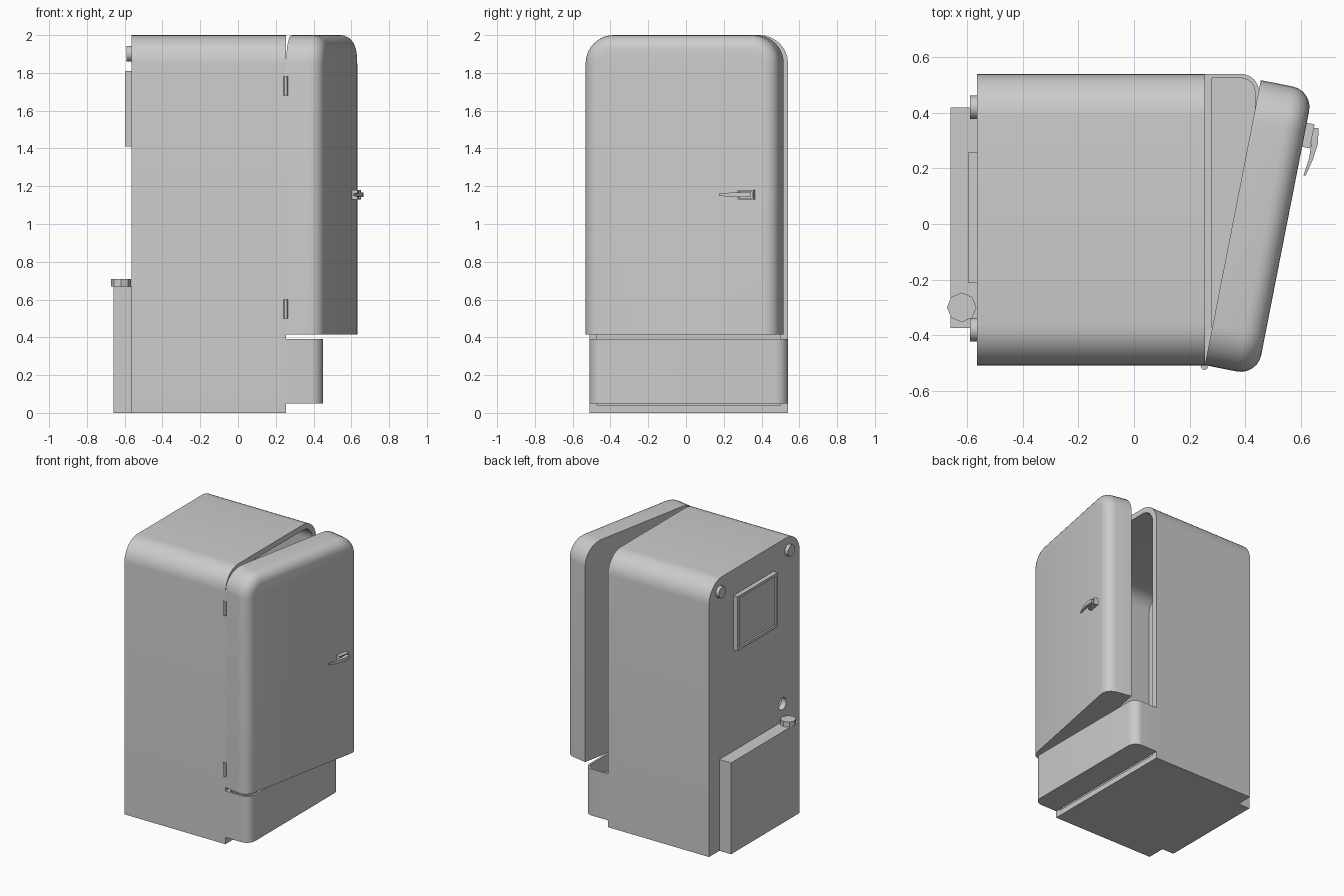
import bpy, bmesh
from math import sin, cos, pi, radians
from mathutils import Vector, Matrix

if "Cube" in bpy.data.objects:
    bpy.data.objects.remove(bpy.data.objects["Cube"])


def finish(name, bm, angle=30):
    bmesh.ops.recalc_face_normals(bm, faces=bm.faces[:])
    mesh = bpy.data.meshes.new(name)
    bm.to_mesh(mesh)
    bm.free()
    ob = bpy.data.objects.new(name, mesh)
    bpy.context.collection.objects.link(ob)
    smooth(ob, angle)
    return ob


def activate(ob):
    bpy.ops.object.select_all(action='DESELECT')
    ob.select_set(True)
    bpy.context.view_layer.objects.active = ob


def smooth(ob, angle=30):
    activate(ob)
    bpy.ops.object.shade_smooth_by_angle(angle=radians(angle))


def prism_bm(pts, axis, lo, hi):
    """Extrude a 2D outline along x (outline in y,z) or z (outline in x,y)."""
    bm = bmesh.new()
    place = (lambda a, b, t: (t, a, b)) if axis == 'x' else (lambda a, b, t: (a, b, t))
    face = bm.faces.new([bm.verts.new(place(a, b, lo)) for a, b in pts])
    ext = bmesh.ops.extrude_face_region(bm, geom=[face])
    step = Vector(place(0, 0, hi - lo))
    bmesh.ops.translate(bm, vec=step, verts=[v for v in ext['geom'] if isinstance(v, bmesh.types.BMVert)])
    return bm


def prism(name, pts, axis, lo, hi):
    return finish(name, prism_bm(pts, axis, lo, hi))


def box(name, x0, x1, y0, y1, z0, z1):
    return prism(name, [(x0, y0), (x1, y0), (x1, y1), (x0, y1)], 'z', z0, z1)


def disc(cx, cy, r, n):
    return [(cx + r * cos(2 * pi * i / n), cy + r * sin(2 * pi * i / n)) for i in range(n)]


def arc(cx, cy, r, a0, n=8):
    return [(cx + r * cos(a0 + pi / 2 * i / n), cy + r * sin(a0 + pi / 2 * i / n)) for i in range(n + 1)]


def arch(y0, y1, z0, z1, r):
    """Rectangle with rounded top corners."""
    return [(y0, z0), (y1, z0)] + arc(y1 - r, z1 - r, r, 0) + arc(y0 + r, z1 - r, r, pi / 2)


def tray(x0, x1, y0, y1, r):
    """Rectangle with rounded corners on its +x side."""
    return [(x0, y0)] + arc(x1 - r, y0 + r, r, -pi / 2) + arc(x1 - r, y1 - r, r, 0) + [(x0, y1)]


def cut(ob, cutter):
    mod = ob.modifiers.new("cut", 'BOOLEAN')
    mod.operation, mod.solver, mod.object = 'DIFFERENCE', 'EXACT', cutter
    activate(ob)
    bpy.ops.object.modifier_apply(modifier=mod.name)
    bpy.data.objects.remove(cutter)
    smooth(ob)


# Hollow cabinet, open towards +x, with a pipe hole in the back wall
cabinet = prism("cabinet", arch(-0.51, 0.54, 0, 2, 0.15), 'x', -0.565, 0.255)
cut(cabinet, prism("cavity_cutter", arch(-0.47, 0.50, 0.04, 1.96, 0.11), 'x', -0.525, 0.4))
cut(cabinet, prism("hole_cutter", disc(-0.31, 0.80, 0.045, 16), 'x', -0.7, -0.4))

# Door: arched slab with a rounded front rim, swung ajar on its hinge edge
bm = prism_bm(arch(0, 1.045, 0.415, 2, 0.15), 'x', 0, 0.192)
rim = [e for e in bm.edges if all(v.co.x > 0.19 for v in e.verts)
       and any(v.co.z > 0.42 for v in e.verts)]
bmesh.ops.bevel(bm, geom=rim, offset=0.075, offset_type='OFFSET', segments=6,
                profile=0.5, affect='EDGES', clamp_overlap=False)
door = finish("door", bm)
door.location = (0.255, -0.508, 0)
door.rotation_euler.z = radians(-11.1)

# Open-topped drawer under the door
drawer = prism("drawer", tray(0.255, 0.45, -0.51, 0.54, 0.065), 'z', 0.05, 0.39)
cut(drawer, prism("drawer_cutter", tray(0.28, 0.435, -0.495, 0.525, 0.05), 'z', 0.07, 0.5))

# Hinge barrels
for label, z in (("lower", 0.5), ("upper", 1.68)):
    prism(label + "_hinge", disc(0.253, -0.512, 0.013, 12), 'z', z, z + 0.1)

# Door handle: square mount with a recess, and a tapering curved lever
mount = box("handle_mount", -0.01, 0.024, -0.044, 0.044, 1.13, 1.18)
cut(mount, box("mount_cutter", 0.014, 0.05, -0.036, 0.036, 1.138, 1.172))
mount.rotation_euler.z = radians(-11.1)
mount.location = (0.618, 0.32, 0)

bm = bmesh.new()
rings = []
path = [(0.635, 0.664, 0.345, 0.013), (0.638, 0.662, 0.29, 0.013),
        (0.630, 0.645, 0.235, 0.011), (0.610, 0.618, 0.175, 0.006)]
for xa, xb, y, h in path:
    rings.append([bm.verts.new((x, y, 1.155 + dz)) for x, dz in ((xa, -h), (xb, -h), (xb, h), (xa, h))])
for a, b in zip(rings, rings[1:]):
    for i in range(4):
        bm.faces.new((a[i], a[(i + 1) % 4], b[(i + 1) % 4], b[i]))
bm.faces.new(rings[0])
bm.faces.new(rings[-1])
finish("handle_lever", bm)
box("handle_pivot", 0.61, 0.645, 0.31, 0.34, 1.145, 1.165)

# Back: unit box with octagonal cap, framed panel, round bumpers
box("rear_unit", -0.66, -0.565, -0.375, 0.42, 0, 0.67)
prism("rear_unit_cap", disc(-0.62, -0.30, 0.053, 8), 'z', 0.67, 0.708)
panel = box("rear_panel", -0.598, -0.565, -0.21, 0.257, 1.41, 1.81)
cut(panel, box("panel_cutter", -0.65, -0.585, -0.188, 0.235, 1.43, 1.79))
for label, y in (("left", -0.38), ("right", 0.42)):
    prism(label + "_bumper", disc(y, 1.902, 0.042, 14), 'x', -0.59, -0.565)
